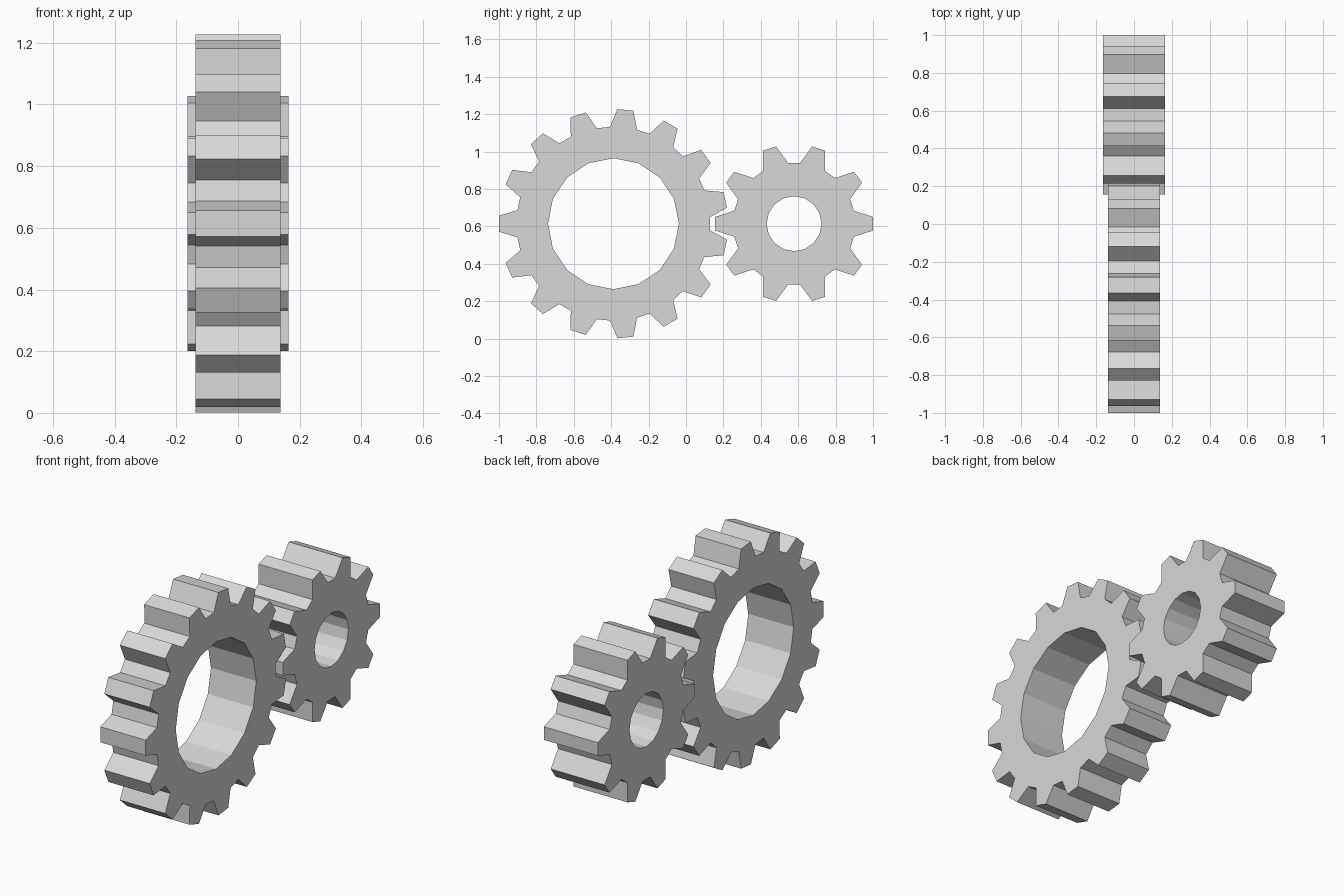
import bpy, bmesh
from math import sin, cos, radians, tau
from mathutils import Vector

if "Cube" in bpy.data.objects:
    bpy.data.objects.remove(bpy.data.objects["Cube"])

steel = bpy.data.materials.new("grey_steel")
steel.diffuse_color = (0.69, 0.69, 0.69, 1)
steel.use_nodes = True
steel.node_tree.nodes["Principled BSDF"].inputs["Base Color"].default_value = steel.diffuse_color


def polar(radius, angle):
    """Point in the gear plane, which faces along x."""
    return Vector((0, radius * cos(angle), radius * sin(angle)))


def make_gear(name, centre, half_width, teeth, tip, root, tip_half, root_half, bore):
    pitch = tau / teeth
    # Toothed outline, with a tooth centred on the -y direction
    outline = []
    for i in range(teeth):
        a = tau / 2 + i * pitch
        for r, d in ((root, -root_half), (tip, -tip_half), (tip, tip_half), (root, root_half)):
            outline.append(polar(r, a + radians(d)))
    # Sixteen-sided bore
    hole = [polar(bore, tau * i / 16) for i in range(16)]

    bm = bmesh.new()
    for loop in (outline, hole):
        verts = [bm.verts.new(p - Vector((half_width, 0, 0))) for p in loop]
        for i, v in enumerate(verts):
            bm.edges.new((v, verts[(i + 1) % len(verts)]))
    bmesh.ops.triangle_fill(bm, edges=bm.edges[:], use_beauty=True, normal=(-1, 0, 0))
    # Extrude the flat ring through the thickness, keeping the first side
    result = bmesh.ops.extrude_face_region(bm, geom=bm.faces[:], use_keep_orig=True)
    moved = [g for g in result["geom"] if isinstance(g, bmesh.types.BMVert)]
    bmesh.ops.translate(bm, verts=moved, vec=(2 * half_width, 0, 0))
    bmesh.ops.recalc_face_normals(bm, faces=bm.faces[:])

    mesh = bpy.data.meshes.new(name)
    bm.to_mesh(mesh)
    bm.free()
    mesh.materials.append(steel)
    gear = bpy.data.objects.new(name, mesh)
    gear.location = centre
    bpy.context.collection.objects.link(gear)


# Large front gear and the smaller, wider gear meshing behind it
make_gear("large_gear", (0, -0.388, 0.614), 0.138, 15, 0.613, 0.518, 4.0, 8.1, 0.35)
make_gear("small_gear", (0, 0.578, 0.614), 0.164, 10, 0.424, 0.327, 4.9, 12.3, 0.147)
